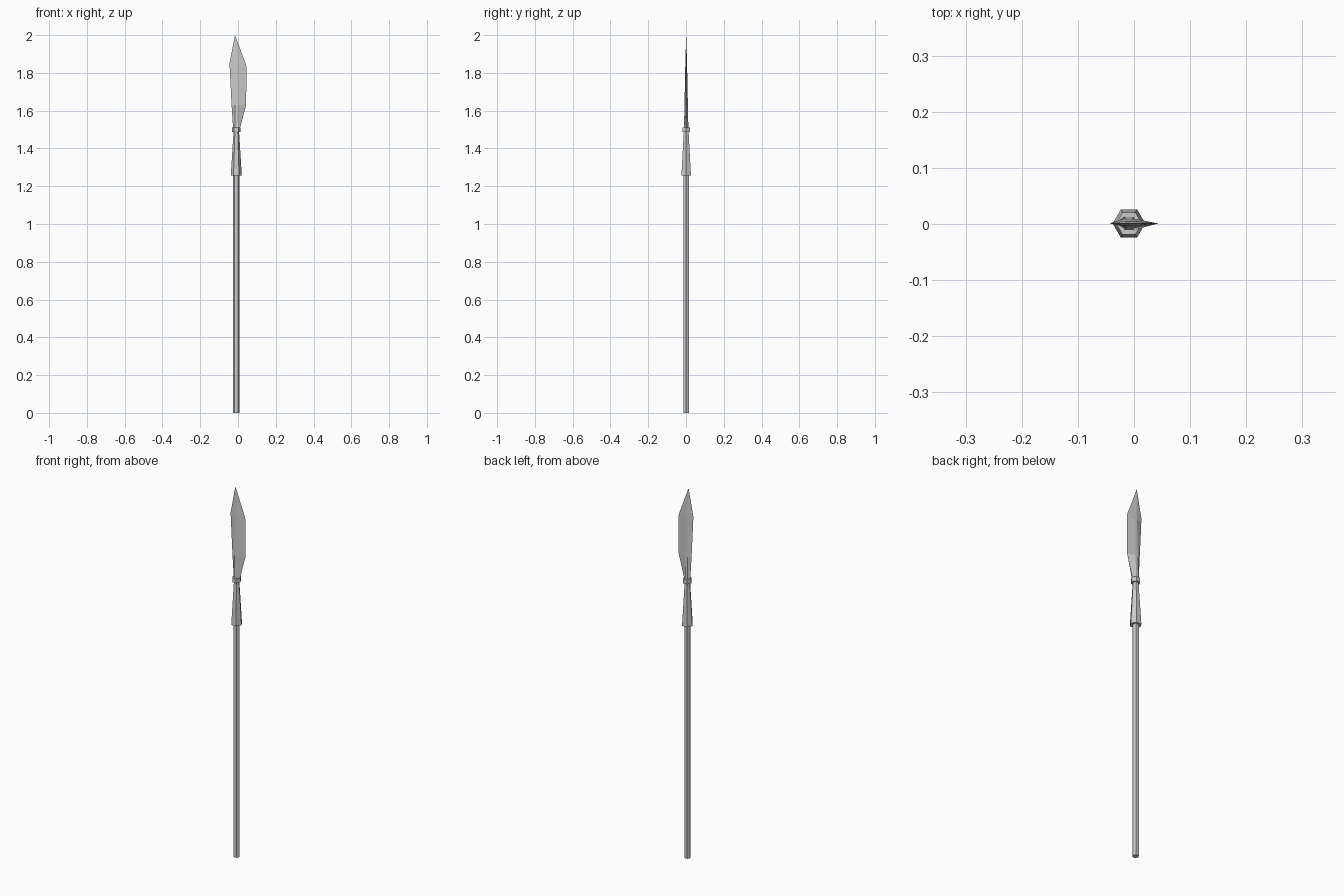
import bpy, math

if "Cube" in bpy.data.objects:
    bpy.data.objects.remove(bpy.data.objects["Cube"])

CX, CY = -0.009, 0.001  # axis of the pole


def loft(name, rings, tip=None):
    """Skin equal-sized rings of points, capping the bottom and the top (or closing to a tip)."""
    n = len(rings[0])
    verts = [p for r in rings for p in r]
    faces = [tuple(reversed(range(n)))]
    for k in range(len(rings) - 1):
        for i in range(n):
            j = (i + 1) % n
            faces.append((k * n + i, k * n + j, (k + 1) * n + j, (k + 1) * n + i))
    last = (len(rings) - 1) * n
    if tip:
        verts.append(tip)
        faces += [(last + i, last + (i + 1) % n, len(verts) - 1) for i in range(n)]
    else:
        faces.append(tuple(range(last, last + n)))
    mesh = bpy.data.meshes.new(name)
    mesh.from_pydata(verts, [], faces)
    obj = bpy.data.objects.new(name, mesh)
    bpy.context.collection.objects.link(obj)
    return obj


def hexagon(r, z):
    return [(CX + r * math.cos(i * math.pi / 3), CY + r * math.sin(i * math.pi / 3), z)
            for i in range(6)]


def blade_ring(z, left, right, core, thick):
    # flat edges left and right, six-sided core between them
    return [(right, CY, z), (CX + core, CY + thick, z), (CX - core, CY + thick, z),
            (left, CY, z), (CX - core, CY - thick, z), (CX + core, CY - thick, z)]


# Pole
loft("shaft", [hexagon(0.0165, 0.0), hexagon(0.0165, 1.27)])

# Tapered socket over the pole end
loft("socket", [hexagon(0.029, 1.258), hexagon(0.014, 1.50)])

# Collar between socket and blade
loft("collar", [hexagon(0.023, 1.487), hexagon(0.023, 1.511)])

# Asymmetric leaf blade
loft("blade", [
    blade_ring(1.49, -0.025, 0.006, 0.008, 0.012),
    blade_ring(1.63, -0.034, 0.043, 0.007, 0.009),
    blade_ring(1.83, -0.044, 0.045, 0.004, 0.005),
    blade_ring(1.85, -0.045, 0.040, 0.004, 0.0046),
], tip=(-0.016, CY, 2.0))
